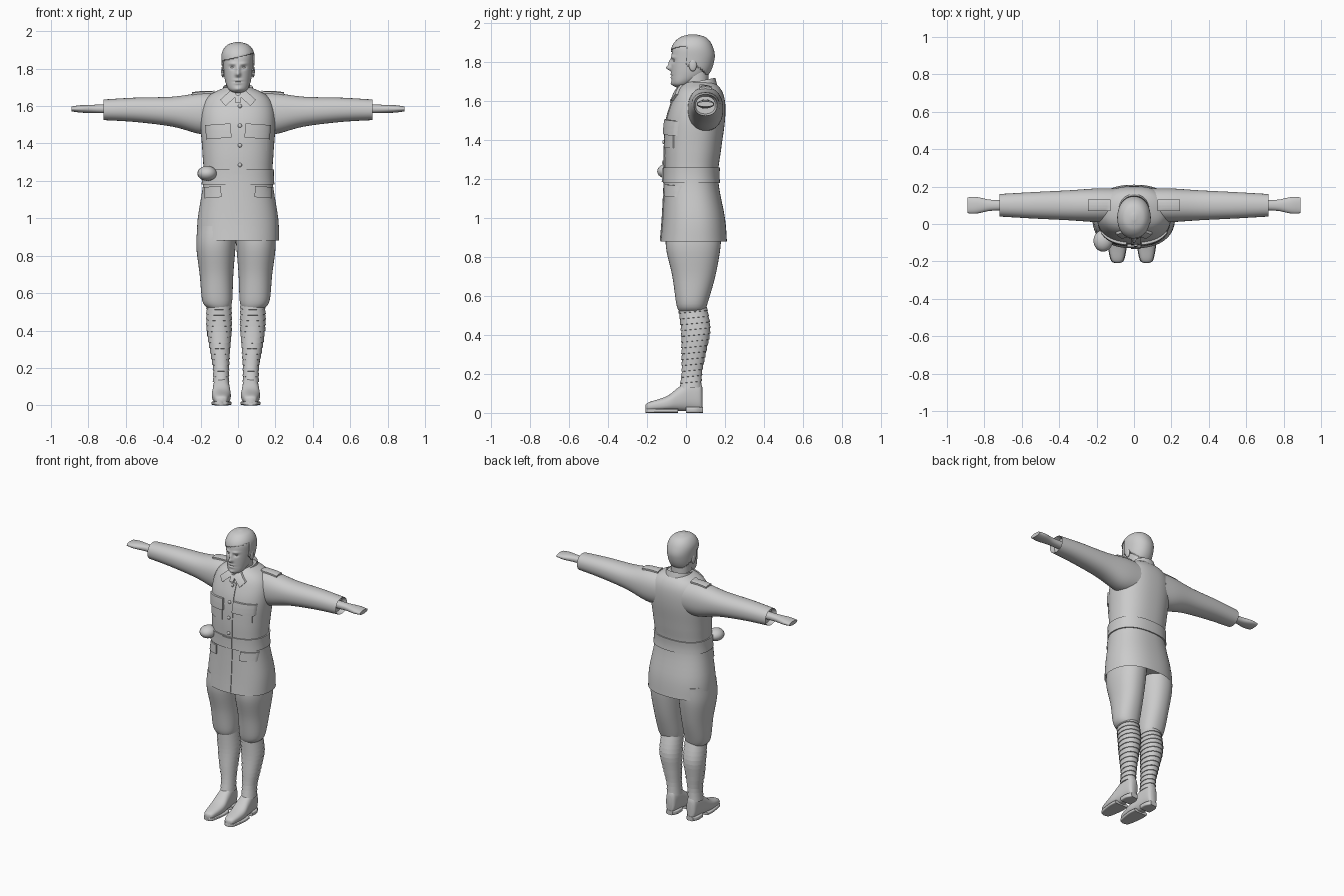
import bpy, bmesh, math
from mathutils import Matrix, Vector
from mathutils.bvhtree import BVHTree

cube = bpy.data.objects.get("Cube")
if cube:
    bpy.data.objects.remove(cube, do_unlink=True)

grey = bpy.data.materials.new("plain grey")
grey.use_nodes = True
grey.diffuse_color = (.6, .6, .6, 1)
grey.node_tree.nodes["Principled BSDF"].inputs["Base Color"].default_value = grey.diffuse_color


def finish(name, bm, sharp=45):
    bmesh.ops.recalc_face_normals(bm, faces=bm.faces)
    mesh = bpy.data.meshes.new(name)
    bm.to_mesh(mesh)
    bm.free()
    mesh.materials.append(grey)
    mesh.shade_smooth()
    mesh.set_sharp_from_angle(angle=math.radians(sharp))
    obj = bpy.data.objects.new(name, mesh)
    bpy.context.collection.objects.link(obj)
    return obj


def spline(rings, steps):
    """Smooth interpolation through a list of sections."""
    out = []
    last = len(rings) - 1
    for i in range(last):
        before, start, end, after = (rings[max(0, min(last, i + k))] for k in (-1, 0, 1, 2))
        for step in range(steps):
            t = step / steps
            out.append(tuple(
                q + t / 2 * (r - p + t * (2 * p - 5 * q + 4 * r - e + t * (3 * (q - r) + e - p)))
                for p, q, r, e in zip(before, start, end, after)))
    return out + [rings[last]]


def section_at(rings, position, grow):
    """Section of a loft at one position, enlarged a little."""
    for low, high in zip(rings, rings[1:]):
        if low[0] <= position <= high[0]:
            f = (position - low[0]) / (high[0] - low[0])
            _, a, b, ra, rb = (p + f * (q - p) for p, q in zip(low, high))
            return (position, a, b, ra + grow, rb + grow)


def loft_mesh(rings, axis="z", sides=40, power=2.2, side=1, shift=0, tilt=0, steps=5, lip=None):
    """Superellipse loft; each ring is (position, centre a, centre b, radius a, radius b)."""
    bm = bmesh.new()
    previous = None
    caps = []
    sections = spline(rings, steps) if steps else rings
    for k, (t, ca, cb, ra, rb) in enumerate(sections):
        ring = []
        for i in range(sides):
            turn = math.tau * i / sides
            c, s = math.cos(turn), math.sin(turn)
            a = ca + ra * math.copysign(abs(c) ** (2 / power), c)
            b = cb + rb * math.copysign(abs(s) ** (2 / power), s)
            x, y, z = {"z": (a, b, t + tilt * b), "x": (t, a, b), "y": (a, t, b)}[axis]
            ring.append(bm.verts.new((x * side + shift, y, z)))
        if previous:
            for i in range(sides):
                bm.faces.new((previous[i - 1], previous[i], ring[i], ring[i - 1]))
        if k in (0, len(sections) - 1):
            caps.append(bm.faces.new(ring))
        previous = ring
    bmesh.ops.recalc_face_normals(bm, faces=bm.faces)
    if lip is not None:  # hollow hem or cuff
        bmesh.ops.inset_individual(bm, faces=[caps[lip]], thickness=.01, depth=-.03)
    return bm


def loft(name, rings, sharp=45, **options):
    return finish(name, loft_mesh(rings, **options), sharp)


def upright(rows):
    """Centred rings from (height, half width, front, back)."""
    return [(z, 0, (front + back) / 2, w, (back - front) / 2) for z, w, front, back in rows]


def ball(name, centre, size):
    bm = bmesh.new()
    place = Matrix.Translation(centre) @ Matrix.Diagonal((*size, 1))
    bmesh.ops.create_uvsphere(bm, u_segments=20, v_segments=12, radius=1, matrix=place)
    return finish(name, bm)


def capsule(name, start, end, r_start, r_end):
    """Tapered rod with round ends."""
    bm = bmesh.new()
    for centre, radius in ((start, r_start), (end, r_end)):
        bmesh.ops.create_uvsphere(bm, u_segments=16, v_segments=10, radius=radius,
                                  matrix=Matrix.Translation(centre))
    bmesh.ops.delete(bm, geom=bm.faces[:], context="FACES_KEEP_BOUNDARY")
    hull = bmesh.ops.convex_hull(bm, input=bm.verts[:])
    inner = [v for v in bm.verts if not v.link_faces]
    bmesh.ops.delete(bm, geom=inner, context="VERTS")
    return finish(name, bm, 60)


SIDES = (("left", 1), ("right", -1))

# Tunic and sleeves
TUNIC = upright([(.88, .22, -.13, .21), (1, .215, -.12, .2), (1.2, .185, -.11, .165),
                 (1.35, .19, -.11, .18), (1.5, .2, -.1, .2), (1.6, .19, -.07, .2),
                 (1.66, .15, -.04, .18), (1.7, .07, 0, .14)])
cloth = [loft("tunic", TUNIC, power=2.35, sides=64, lip=0)]
SLEEVE = [(.1, 1.56, .09, .11), (.2, 1.56, .09, .11), (.35, 1.57, .08, .08),
          (.55, 1.58, .07, .065), (.72, 1.58, .06, .055)]
for label, s in SIDES:
    cloth.append(loft(label + "_sleeve", [(x, .1, z, ry, rz) for x, z, ry, rz in SLEEVE],
                      axis="x", side=s, lip=-1))

verts, polys = [], []
for obj in cloth:
    base = len(verts)
    verts += [v.co.copy() for v in obj.data.vertices]
    polys += [[base + i for i in face.vertices] for face in obj.data.polygons]
surface = BVHTree.FromPolygons(verts, polys)


def patch(name, centre, half_size, thick=.01, turn=0, down=False, cuts=12):
    """Turned rectangle of cloth draped on the uniform from the front or from above."""
    direction = Vector((0, 0, -1)) if down else Vector((0, 1, 0))
    bm = bmesh.new()
    bmesh.ops.create_grid(bm, x_segments=cuts, y_segments=cuts, size=1)
    spin = Matrix.Rotation(math.radians(turn), 2)
    for v in bm.verts:
        u, w = spin @ Vector((v.co.x * half_size[0], v.co.y * half_size[1])) + Vector(centre)
        origin = Vector((u, w, 3)) if down else Vector((u, -3, w))
        v.co = surface.ray_cast(origin, direction)[0] - direction * thick
    extruded = bmesh.ops.extrude_face_region(bm, geom=bm.faces[:])["geom"]
    for v in extruded:
        if isinstance(v, bmesh.types.BMVert):
            v.co += direction * (thick + .01)
    return finish(name, bm)


# Belt, buckle, front overlap and buttons
smooth_tunic = spline(TUNIC, 8)
belt = [section_at(smooth_tunic, 1.18 + .02 * i, .008) for i in range(5)]
loft("belt", belt, power=2.35, sides=64, steps=0)
patch("belt_buckle", (0, 1.22), (.035, .035), .014)
patch("front_overlap", (.01, 1.25), (.025, .365), .005, cuts=30)
for i in range(4):
    spot = surface.ray_cast(Vector((.01, -3, 1.6 - .105 * i)), Vector((0, 1, 0)))[0]
    ball(f"button_{i + 1}", spot - Vector((0, .006, 0)), (.011, .007, .011))

# Pockets, shoulder straps and collar
for label, s in SIDES:
    patch(label + "_chest_pocket", (s * .1, 1.41), (.055, .05), .005)
    patch(label + "_chest_flap", (s * .105, 1.465), (.068, .038), .014, turn=-4 * s)
    patch(label + "_hip_flap", (s * .135, 1.14), (.045, .03), turn=-4 * s)
    patch(label + "_shoulder_strap", (s * .185, .1), (.06, .03), down=True)
    patch(label + "_collar_point", (s * .05, 1.645), (.042, .022), .014, turn=-42 * s)
patch("tie_knot", (0, 1.64), (.015, .02), .012)
loft("collar", upright([(1.6, .105, -.05, .17), (1.65, .09, -.03, .16), (1.69, .078, -.015, .15)]),
     tilt=.2, lip=-1)

# Holster on the right hip
capsule("holster_pouch", (-.165, -.1, 1.24), (-.15, -.1, 1.13), .04, .025)
ball("holster_flap", (-.165, -.09, 1.24), (.052, .058, .04))

# Head, with the face shaped by soft bumps: offset, height, width, rise, depth
HEAD = upright([(1.67, .02, -.05, 0), (1.69, .05, -.07, .03), (1.74, .07, -.075, .11),
                (1.82, .08, -.075, .14), (1.88, .08, -.065, .13), (1.92, .055, -.03, .1),
                (1.936, .01, .02, .05)])
BUMPS = {"nose_tip": (0, 1.77, .013, .012, -.025), "nose_bridge": (0, 1.795, .01, .02, -.014),
         "brow": (.03, 1.826, .02, .007, -.007), "socket": (.03, 1.807, .014, .009, .011),
         "upper_lip": (0, 1.738, .02, .004, -.007), "mouth": (0, 1.73, .024, .003, .004),
         "lower_lip": (0, 1.722, .016, .005, -.006), "chin": (0, 1.69, .02, .012, -.008)}
bm = loft_mesh(HEAD, sides=112, power=2.15, steps=12)
for v in bm.verts:
    if v.co.y < 0:
        v.co.y += sum(depth * math.exp(-((abs(v.co.x) - x) / wide) ** 2 - ((v.co.z - z) / high) ** 2)
                      for x, z, wide, high, depth in BUMPS.values())
finish("head", bm, 70)
loft("neck", [(z, 0, .05, .064, .066) for z in (1.6, 1.75)])
for label, s in SIDES:
    ball(label + "_eye", (s * .03, -.052, 1.807), (.012, .012, .007))
    ball(label + "_ear", (s * .081, .035, 1.785), (.009, .02, .032))


def below_hairline(c):
    if c.y > .035:
        return c.z < 1.8 - .9 * (c.y - .035)
    return c.z < (1.775 if c.y > .005 else 1.862 + .25 * c.x)


# Hair: a shell grown from the skull and trimmed along the hairline
bm = loft_mesh(HEAD, sides=80, power=2.15, steps=10)
bm.normal_update()
for v in bm.verts:
    v.co += v.normal * .007
bare = [f for f in bm.faces if below_hairline(f.calc_center_median())]
bmesh.ops.delete(bm, geom=bare, context="FACES")
hair = finish("hair", bm)
hair.modifiers.new("Thickness", "SOLIDIFY").thickness = .007

# Hands
PALM = [(.69, .028, .024), (.77, .03, .022), (.84, .044, .02), (.89, .042, .013)]
FINGERS = {"index": .985, "middle": 1, "ring": .99, "little": .96}
for label, s in SIDES:
    loft(label + "_palm", [(x, .1, 1.585, wide, thick) for x, wide, thick in PALM], axis="x", side=s)
    for i, (finger, tip) in enumerate(FINGERS.items()):
        y = .066 + .022 * i
        capsule(f"{label}_{finger}_finger", (s * .87, y, 1.585), (s * (tip - .008), y, 1.585), .011, .008)
    knuckle = (s * .86, .025, 1.575)
    capsule(label + "_thumb_base", (s * .8, .065, 1.58), knuckle, .02, .013)
    capsule(label + "_thumb_tip", knuckle, (s * .897, -.002, 1.573), .013, .009)

# Legs: breeches, wound leg wraps and laced shoes
BREECHES = [(.52, .092, .03, .06, .065), (.56, .1, .03, .08, .08), (.7, .104, .04, .09, .11),
            (.85, .107, .037, .105, .14), (.96, .1, .04, .105, .14)]
CALF = spline([(.1, .08, .02, .04, .055), (.2, .08, .03, .04, .05), (.3, .086, .04, .052, .06),
               (.42, .09, .05, .065, .072), (.56, .09, .03, .062, .068)], 6)
SHOE = [(-.208, .012, .04), (-.19, .034, .055), (-.1, .05, .085), (-.04, .047, .13),
        (.02, .041, .17), (.07, .034, .16), (.084, .02, .13)]
wraps = []
for i in range(14):
    z = .125 + .03 * i
    wraps += [section_at(CALF, z, .005), section_at(CALF, z + .029, .001)]
for label, s in SIDES:
    place = {"side": s, "shift": -.011}
    loft(label + "_breeches", BREECHES, **place)
    loft(label + "_leg_wraps", wraps, sharp=25, steps=0, tilt=.1, **place)
    loft(label + "_shoe", [(y, .078, h / 2 + .005, w, h / 2 - .005) for y, w, h in SHOE],
         axis="y", power=2.5, **place)
    loft(label + "_sole", [(y, .078, .011, w + .003, .011) for y, w, _ in SHOE[:4]],
         axis="y", power=5, **place)
    loft(label + "_heel", [(y, .078, .015, w, .015) for y, w in ((0, .042), (.05, .042), (.086, .024))],
         axis="y", power=5, **place)
    for i in range(5):
        y, z = -.095 + .02 * i, .086 + .018 * i
        ends = [(s * x - .011, y, z) for x in (.06, .096)]
        capsule(f"{label}_lace_{i + 1}", *ends, .006, .006)
